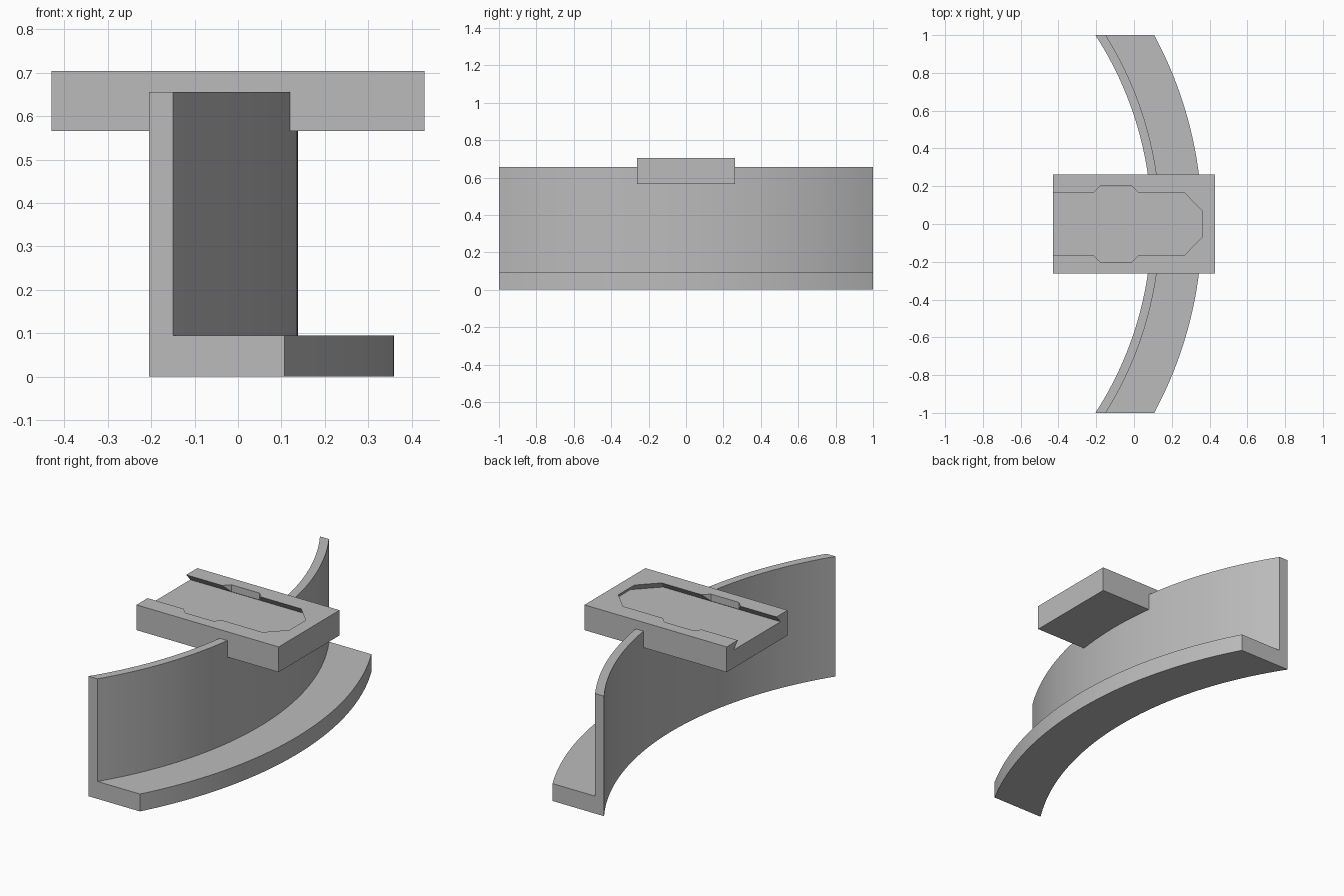
import bpy, bmesh, math

if "Cube" in bpy.data.objects:
    bpy.data.objects.remove(bpy.data.objects["Cube"])

grey = bpy.data.materials.new("light grey")
grey.diffuse_color = (0.5, 0.5, 0.5, 1)
grey.use_nodes = True
grey.node_tree.nodes["Principled BSDF"].inputs["Base Color"].default_value = grey.diffuse_color


def loft(name, rings):
    """Skin a closed solid through rings holding equal numbers of points."""
    bm = bmesh.new()
    rows = [[bm.verts.new(p) for p in ring] for ring in rings]
    n = len(rows[0])
    for a, b in zip(rows, rows[1:]):
        for i in range(n):
            j = (i + 1) % n
            bm.faces.new((a[i], a[j], b[j], b[i]))
    bm.faces.new(rows[0])
    bm.faces.new(rows[-1])
    bmesh.ops.recalc_face_normals(bm, faces=bm.faces)
    mesh = bpy.data.meshes.new(name)
    bm.to_mesh(mesh)
    bm.free()
    mesh.materials.append(grey)
    obj = bpy.data.objects.new(name, mesh)
    bpy.context.collection.objects.link(obj)
    return obj


def mirrored(half, z):
    """Outline symmetric about the x axis, from its +y half."""
    pts = half + [(x, -y) for x, y in reversed(half)]
    return [(x, y, z) for x, y in pts]


# Curved bracket: L section of concentric arcs, trimmed flat at both ends
CX, R_BACK, R_WALL, R_LEDGE = -1.742, 1.834, 1.88, 2.102
LEDGE_Z, WALL_Z = 0.095, 0.656
SEGMENTS = 64
sections = []
for k in range(SEGMENTS + 1):
    y = -1 + 2 * k / SEGMENTS
    back, wall, ledge = (CX + math.sqrt(r * r - y * y)
                         for r in (R_BACK, R_WALL, R_LEDGE))
    outline = [(back, 0), (ledge, 0), (ledge, LEDGE_Z),
               (wall, LEDGE_Z), (wall, WALL_Z), (back, WALL_Z)]
    sections.append([(x, y, z) for x, z in outline])
bracket = loft("curved_bracket", sections)

# Mounting plate
TOP, BOTTOM, FLOOR = 0.704, 0.566, 0.664
half = [(-0.43, 0.263), (0.43, 0.263)]
plate = loft("mounting_plate", [mirrored(half, BOTTOM), mirrored(half, TOP)])


# Dovetail slot cutter: undercut walls, open at the -x end
def slot_outline(grow):
    c = grow * math.tan(math.pi / 8)
    return [(-0.6, 0.167 + grow), (0.265 + c, 0.167 + grow),
            (0.36 + grow, 0.07 + c)]


UNDERCUT, LIP = 0.035, 0.01
lift = -UNDERCUT * LIP / (TOP - FLOOR)
slot = loft("slot_cutter", [mirrored(slot_outline(UNDERCUT), FLOOR),
                            mirrored(slot_outline(lift), TOP + LIP)])

# Wider straight-sided notch cutter in the middle of the slot
notch_half = [(-0.215, 0.1), (-0.215, 0.165), (-0.18, 0.2),
              (-0.01, 0.2), (0.025, 0.165), (0.025, 0.1)]
notch = loft("notch_cutter", [mirrored(notch_half, FLOOR),
                              mirrored(notch_half, TOP + LIP)])

for cutter in (slot, notch):
    mod = plate.modifiers.new(cutter.name, 'BOOLEAN')
    mod.operation = 'DIFFERENCE'
    mod.solver = 'EXACT'
    mod.object = cutter
    cutter.hide_render = True
    cutter.hide_set(True)

# Smooth the curved faces, keep corners crisp
bpy.ops.object.select_all(action='DESELECT')
bracket.select_set(True)
bpy.context.view_layer.objects.active = bracket
bpy.ops.object.shade_smooth_by_angle(angle=math.radians(30))
